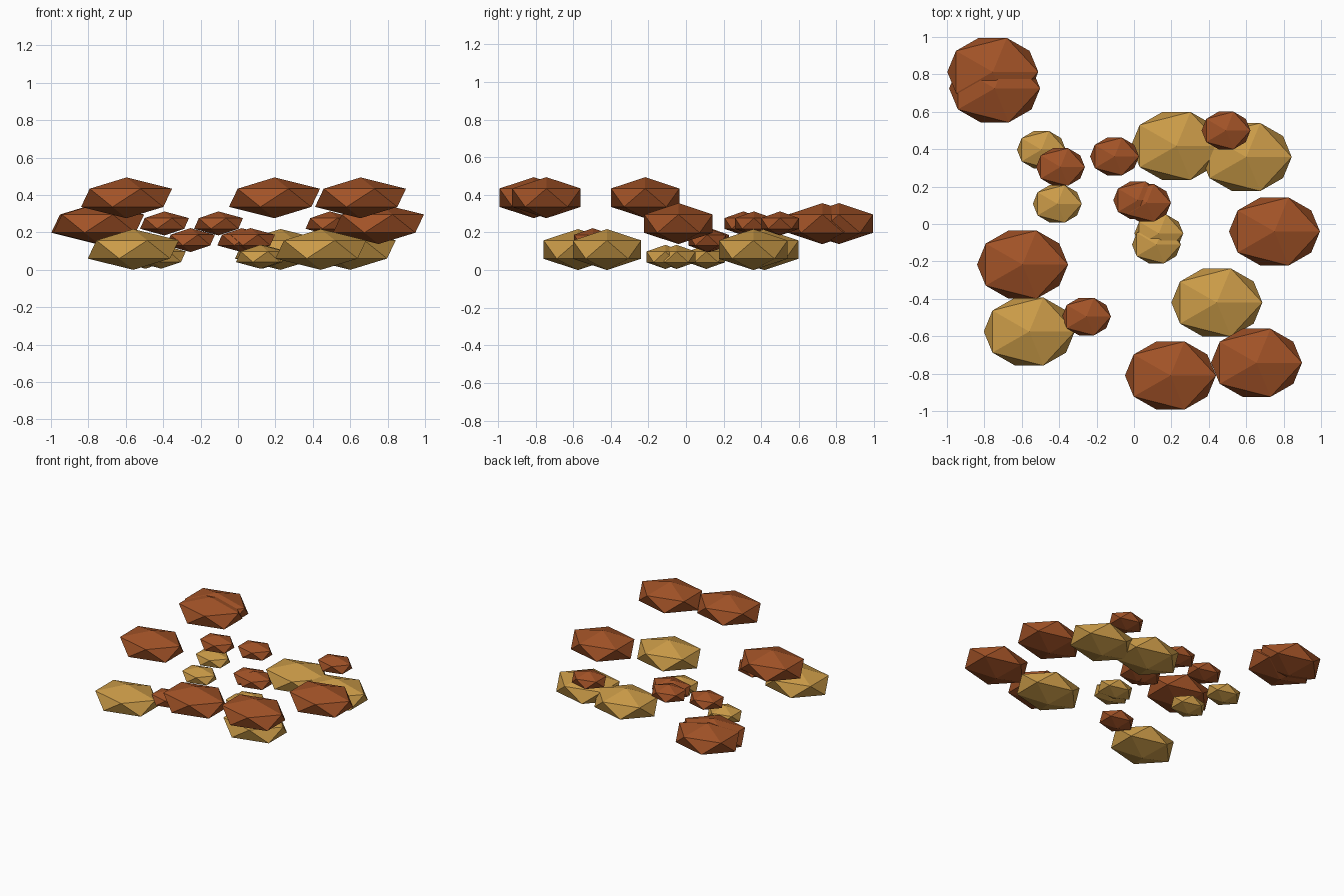
import bpy

if "Cube" in bpy.data.objects:
    bpy.data.objects.remove(bpy.data.objects["Cube"])


def material(name, color):
    mat = bpy.data.materials.new(name)
    mat.diffuse_color = (*color, 1)
    mat.use_nodes = True
    mat.node_tree.nodes["Principled BSDF"].inputs["Base Color"].default_value = mat.diffuse_color
    return mat


rust = material("rust brown", (0.36, 0.085, 0.02))
ochre = material("ochre", (0.6, 0.33, 0.065))

LARGE = (0.272, 0.214, 0.109)
SMALL = (0.146, 0.118, 0.064)


def stones(name, size, mat, z, spots):
    """Flat-faced, squashed twenty-sided stones at one height."""
    for i, (x, y) in enumerate(spots, 1):
        bpy.ops.mesh.primitive_ico_sphere_add(subdivisions=1, radius=1, location=(x, y, z))
        ob = bpy.context.object
        ob.name = f"{name}_{i}"
        ob.scale = size
        ob.data.materials.append(mat)


# Ochre stones in the bottom layer
stones("large_ochre_stone", LARGE, ochre, 0.109,
       [(0.443, -0.42), (-0.56, -0.575), (0.227, 0.417), (0.6, 0.358)])
stones("small_ochre_stone", SMALL, ochre, 0.07,
       [(-0.41, 0.108), (-0.495, 0.397), (0.133, -0.05), (0.12, -0.11)])

# Rust stones in the middle layer
stones("large_rust_stone_middle", LARGE, rust, 0.247,
       [(-0.755, 0.813), (-0.745, 0.725), (0.751, -0.04)])
stones("small_rust_stone_low", SMALL, rust, 0.159,
       [(-0.254, -0.495), (0.02, 0.127), (0.067, 0.113)])
stones("small_rust_stone_middle", SMALL, rust, 0.248,
       [(-0.393, 0.305), (-0.104, 0.361), (0.492, 0.5)])

# Rust stones in the top layer
stones("large_rust_stone_top", LARGE, rust, 0.385,
       [(0.195, -0.81), (0.655, -0.742), (-0.596, -0.217)])
